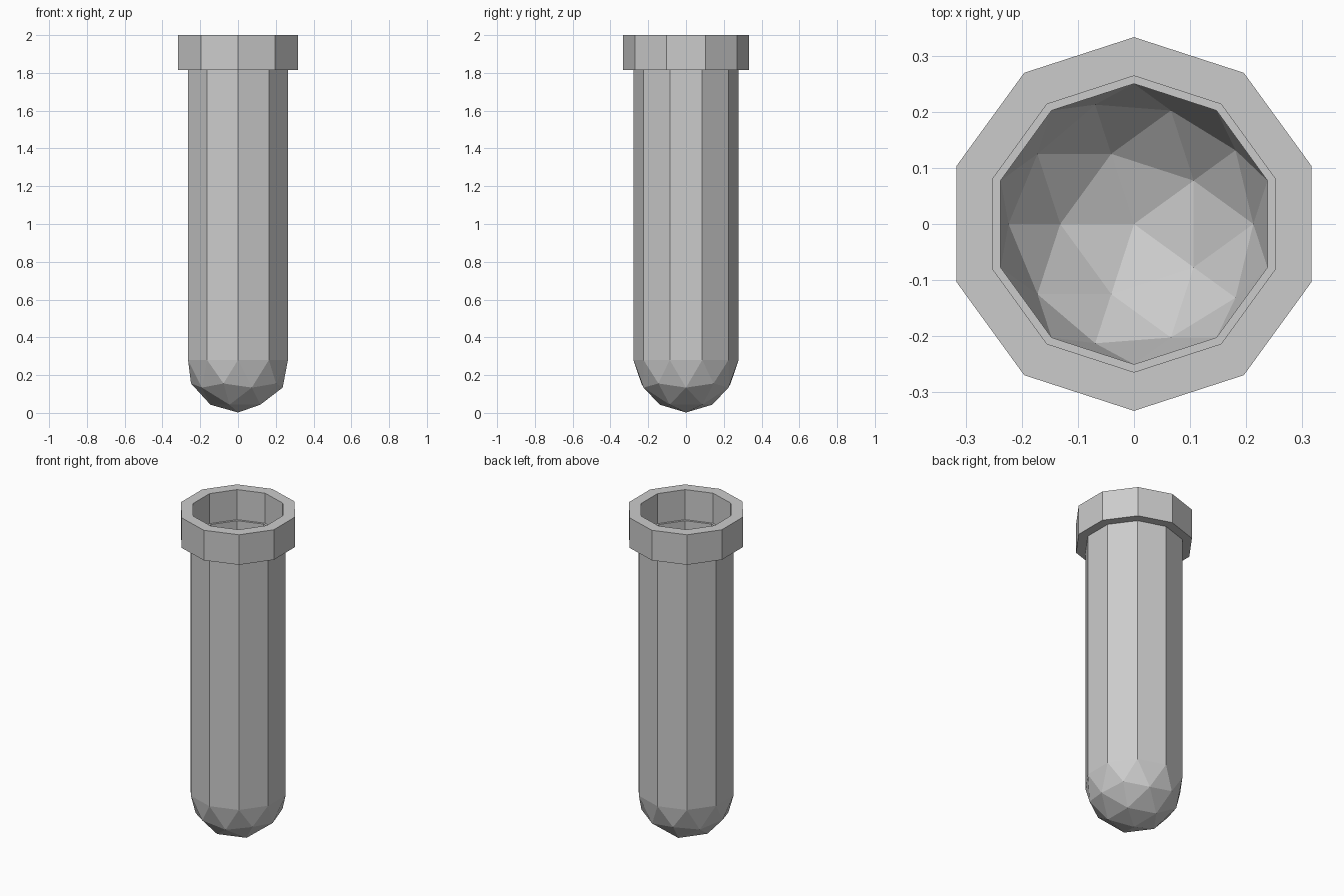
import bpy, bmesh, math
from mathutils import Matrix

if "Cube" in bpy.data.objects:
    bpy.data.objects.remove(bpy.data.objects["Cube"])

R_OUT, R_IN, R_RIM, R_SEAT = 0.278, 0.25, 0.333, 0.264
Z_BASE, Z_RIM, Z_TOP = 0.28, 1.815, 2.0


def finish(bm, name):
    mesh = bpy.data.meshes.new(name)
    bm.to_mesh(mesh)
    bm.free()
    obj = bpy.data.objects.new(name, mesh)
    bpy.context.collection.objects.link(obj)
    return obj


def shell(bm, radius, top, inward):
    """Half icosphere with its ten-sided equator extruded up into a tube."""
    part = bmesh.new()
    bmesh.ops.create_icosphere(part, subdivisions=2, radius=radius)
    upper = [v for v in part.verts if v.co.z > 0.01]
    bmesh.ops.delete(part, geom=upper, context='VERTS')
    rim = [e for e in part.edges if e.is_boundary]
    ext = bmesh.ops.extrude_edge_only(part, edges=rim)['geom']
    for v in ext:
        if isinstance(v, bmesh.types.BMVert):
            v.co.z = top - Z_BASE
    bmesh.ops.recalc_face_normals(part, faces=part.faces)
    # make the open shell's normals point away from the axis, or towards it
    low = min(part.faces, key=lambda f: f.calc_center_median().z)
    if (low.normal.z > 0) != inward:
        bmesh.ops.reverse_faces(part, faces=part.faces)
    part.transform(Matrix.Translation((0, 0, Z_BASE)))
    tmp = bpy.data.meshes.new("tmp")
    part.to_mesh(tmp)
    part.free()
    bm.from_mesh(tmp)
    bpy.data.meshes.remove(tmp)


# Tube: outer and inner round-bottomed shells joined at the top
bm = bmesh.new()
shell(bm, R_OUT, Z_RIM, False)
shell(bm, R_IN, Z_RIM, True)
bmesh.ops.bridge_loops(bm, edges=[e for e in bm.edges if e.is_boundary])
finish(bm, "tube")

# Rim: ten-sided collar, leaving a small seat on the tube's top edge
bm = bmesh.new()
profile = [(R_SEAT, Z_RIM), (R_RIM, Z_RIM), (R_RIM, Z_TOP), (R_SEAT, Z_TOP)]
rings = []
for i in range(10):
    a = math.radians(18 + 36 * i)
    rings.append([bm.verts.new((r * math.cos(a), r * math.sin(a), z)) for r, z in profile])
for i in range(10):
    a, b = rings[i], rings[(i + 1) % 10]
    for j in range(4):
        k = (j + 1) % 4
        bm.faces.new((a[j], b[j], b[k], a[k]))
bmesh.ops.recalc_face_normals(bm, faces=bm.faces)
finish(bm, "rim")
